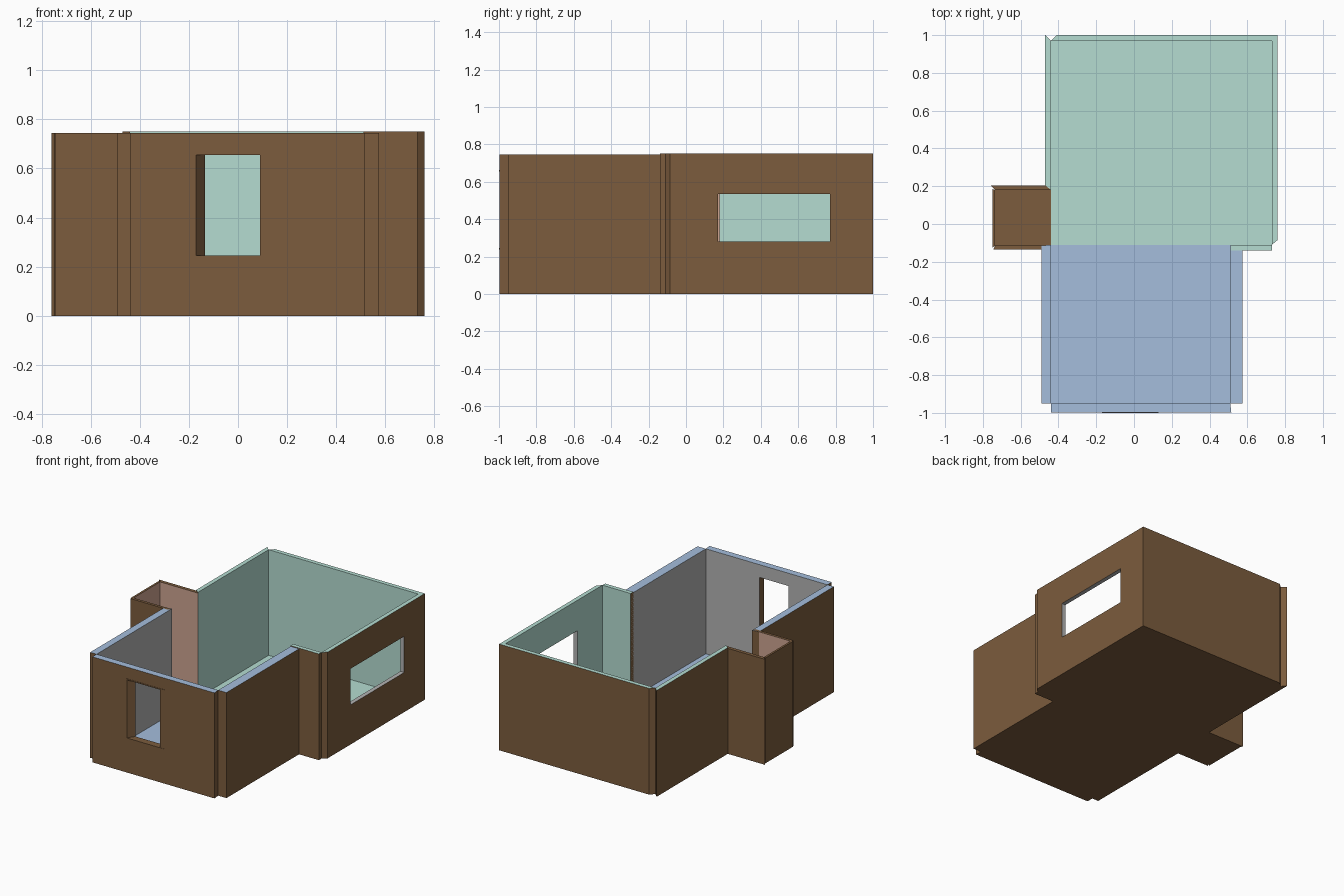
import bpy, bmesh

if "Cube" in bpy.data.objects:
    bpy.data.objects.remove(bpy.data.objects["Cube"])


def material(name, rgb):
    m = bpy.data.materials.new(name)
    m.diffuse_color = (*rgb, 1)
    m.use_nodes = True
    m.node_tree.nodes["Principled BSDF"].inputs["Base Color"].default_value = m.diffuse_color
    return m


BROWN = material("brown", (0.20, 0.107, 0.047))
MINT = material("mint", (0.46, 0.72, 0.64))
BLUE = material("blue", (0.376, 0.515, 0.716))
GREY = material("grey", (0.45, 0.45, 0.45))
TAN = material("tan", (0.61, 0.37, 0.28))


def finish(name, bm, mats):
    bmesh.ops.recalc_face_normals(bm, faces=bm.faces)
    me = bpy.data.meshes.new(name)
    bm.to_mesh(me)
    bm.free()
    for m in mats:
        me.materials.append(m)
    ob = bpy.data.objects.new(name, me)
    bpy.context.collection.objects.link(ob)


def wall(name, inner, outer, h, inside, rim, window=None, reveal=BROWN):
    """Wall between an inner and an outer plan line, with an optional window:
    (inner span, outer span, z span) along the wall's main axis."""
    axis = 0 if abs(inner[0][0] - inner[1][0]) > abs(inner[0][1] - inner[1][1]) else 1
    bm = bmesh.new()
    zs = [0, *window[2], h] if window else [0, h]
    n = len(zs)
    sheets = []
    for k, (a, b) in enumerate((inner, outer)):
        ts = [0, 1]
        if window:
            ts = [0, *[(v - a[axis]) / (b[axis] - a[axis]) for v in window[k]], 1]
        sheets.append([[bm.verts.new((a[0] + (b[0] - a[0]) * t, a[1] + (b[1] - a[1]) * t, z))
                        for z in zs] for t in ts])

    def face(verts, mat):
        bm.faces.new(verts).material_index = mat

    # inner and outer skins, leaving the window cell open
    for k, s in enumerate(sheets):
        for i in range(n - 1):
            for j in range(n - 1):
                if not (window and i == j == 1):
                    face([s[i][j], s[i + 1][j], s[i + 1][j + 1], s[i][j + 1]], 1 - k)

    def bridge(p, q, mat):
        s, o = sheets
        face([s[p[0]][p[1]], s[q[0]][q[1]], o[q[0]][q[1]], o[p[0]][p[1]]], mat)

    # rim, base and ends
    e = n - 1
    for i in range(e):
        bridge((i, e), (i + 1, e), 2)
        bridge((i, 0), (i + 1, 0), 0)
        bridge((0, i), (0, i + 1), 0)
        bridge((e, i), (e, i + 1), 0)
    # window reveal
    if window:
        for p, q in (((1, 1), (2, 1)), ((2, 1), (2, 2)), ((2, 2), (1, 2)), ((1, 2), (1, 1))):
            bridge(p, q, 3)
    finish(name, bm, [BROWN, inside, rim, reveal])


def slab(name, lo, hi, top):
    """Box with a coloured top face."""
    bm = bmesh.new()
    bmesh.ops.create_cube(bm, size=1)
    for v in bm.verts:
        v.co = [lo[i] if v.co[i] < 0 else hi[i] for i in range(3)]
    bm.normal_update()
    for f in bm.faces:
        f.material_index = 1 if f.normal.z > 0.5 else 0
    finish(name, bm, [BROWN, top])


# floors
T = 0.004
slab("large_room_floor", (-0.44, -0.11, 0), (0.73, 0.97, T), MINT)
slab("front_room_floor", (-0.44, -0.95, 0), (0.51, -0.11, T), BLUE)
slab("closet_floor", (-0.735, -0.115, 0), (-0.44, 0.18, T), BROWN)

# large room
H = 0.75
wall("large_room_left_wall", [(-0.44, 0.18), (-0.44, 0.97)], [(-0.47, 0.205), (-0.47, 1)], H, MINT, MINT)
wall("large_room_back_wall", [(-0.44, 0.97), (0.73, 0.97)], [(-0.41, 1), (0.76, 1)], H, MINT, MINT)
wall("large_room_right_wall", [(0.73, -0.11), (0.73, 0.97)], [(0.76, -0.085), (0.76, 1)], H, MINT, MINT,
     ((0.17, 0.77), (0.17, 0.77), (0.28, 0.535)), GREY)
wall("large_room_front_wall", [(0.51, -0.11), (0.73, -0.11)], [(0.51, -0.14), (0.73, -0.14)], H, MINT, MINT)

# front room
H = 0.745
wall("front_room_left_wall", [(-0.44, -0.95), (-0.44, -0.11)], [(-0.49, -0.95), (-0.49, -0.115)], H, GREY, BLUE)
wall("front_room_front_wall", [(-0.44, -0.95), (0.51, -0.95)], [(-0.44, -0.998), (0.515, -0.998)], H, GREY, BLUE,
     ((-0.135, 0.09), (-0.17, 0.09), (0.245, 0.655)))
wall("front_room_right_wall", [(0.51, -0.95), (0.51, -0.11)], [(0.575, -0.95), (0.575, -0.14)], H, GREY, BLUE)

# thin sill and lintel of the front window
for name, z in (("window_sill", 0.237), ("window_lintel", 0.655)):
    slab(name, (-0.17, -1, z), (0.13, -0.99, z + 0.008), BROWN)

# closet, open towards the large room
wall("closet_back_wall", [(-0.735, 0.18), (-0.44, 0.18)], [(-0.76, 0.205), (-0.47, 0.205)], H, TAN, BROWN)
wall("closet_left_wall", [(-0.735, -0.115), (-0.735, 0.18)], [(-0.75, -0.125), (-0.75, 0.185)], H, TAN, BROWN)
wall("closet_front_wall", [(-0.735, -0.115), (-0.44, -0.115)], [(-0.745, -0.135), (-0.45, -0.135)], H, TAN, BROWN)
